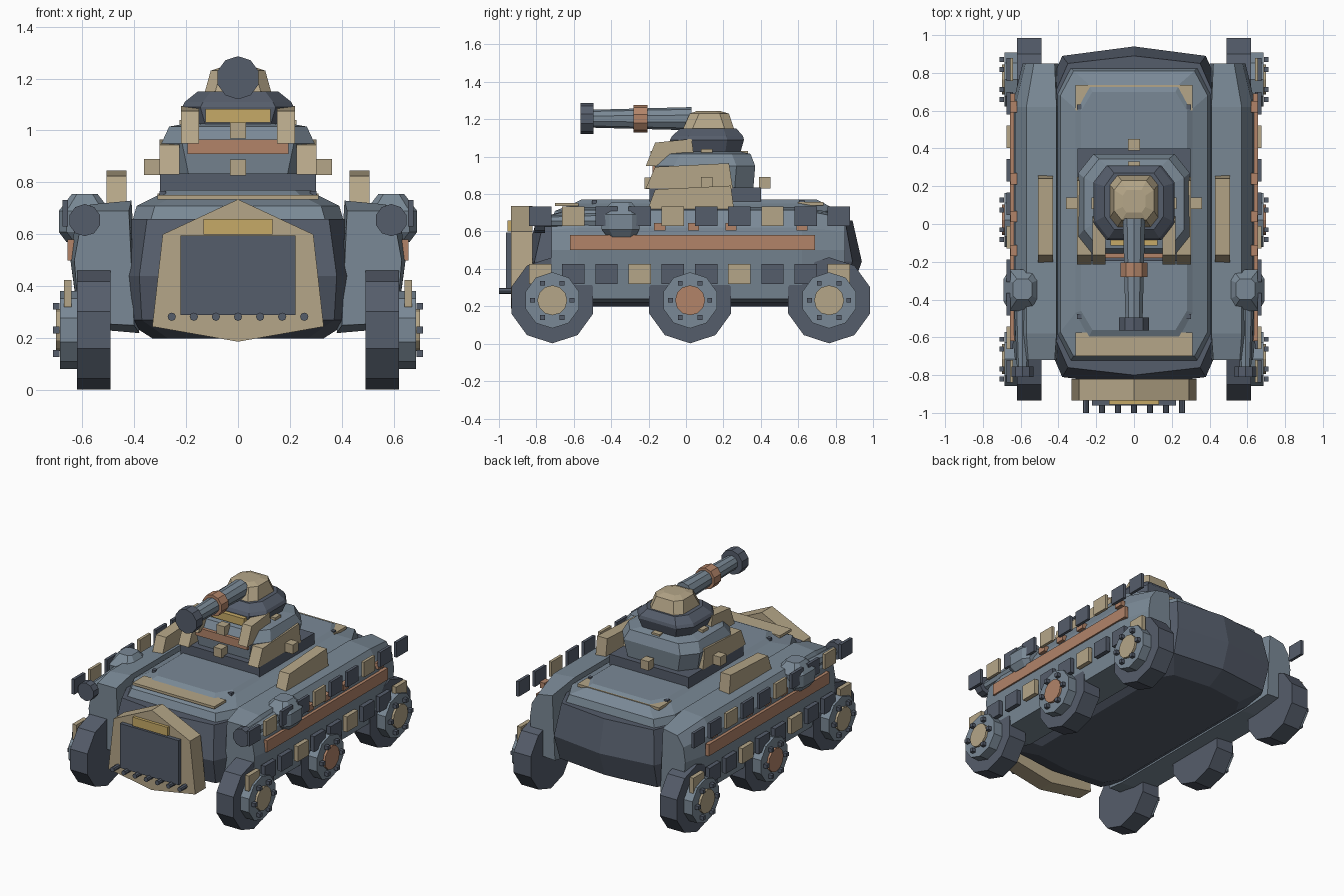
import bpy, bmesh, math
from mathutils import Vector


def srgb(r, g, b):
    f = lambda c: (c / 12.92 if c <= 0.04045 else ((c + 0.055) / 1.055) ** 2.4)
    return (f(r / 255), f(g / 255), f(b / 255), 1)


def material(name, *rgb):
    m = bpy.data.materials.new(name)
    m.diffuse_color = srgb(*rgb)
    return m


SLATE = material("dark slate", 85, 93, 107)
STEEL = material("blue grey steel", 122, 137, 150)
TAN = material("sand tan", 181, 166, 136)
COPPER = material("copper", 178, 132, 105)
GOLD = material("gold", 198, 170, 103)


def finish(name, bm, mat):
    bmesh.ops.recalc_face_normals(bm, faces=bm.faces)
    me = bpy.data.meshes.new(name)
    bm.to_mesh(me)
    bm.free()
    me.materials.append(mat)
    ob = bpy.data.objects.new(name, me)
    bpy.context.collection.objects.link(ob)
    return ob


def loft(name, rings, mat):
    """Skin a stack of equal-length point rings and cap both ends."""
    bm = bmesh.new()
    rs = [[bm.verts.new(p) for p in r] for r in rings]
    n = len(rs[0])
    for a, b in zip(rs, rs[1:]):
        for i in range(n):
            j = (i + 1) % n
            bm.faces.new((a[i], a[j], b[j], b[i]))
    bm.faces.new(rs[0])
    bm.faces.new(rs[-1])
    return finish(name, bm, mat)


def box(name, x0, x1, y0, y1, z0, z1, mat):
    x0, x1 = sorted((x0, x1))
    sq = [(x0, y0), (x1, y0), (x1, y1), (x0, y1)]
    return loft(name, [[(x, y, z) for x, y in sq] for z in (z0, z1)], mat)


def cube(name, x, y, z, s, mat):
    h = s / 2
    return box(name, x - h, x + h, y - h, y + h, z - h, z + h, mat)


def prism_x(name, profile, x0, x1, mat):
    return loft(name, [[(x, y, z) for y, z in profile] for x in (x0, x1)], mat)


def turned(name, centre, axis, stations, mat, n=10):
    """Faceted round part along x or y from (offset, radius) stations."""
    c, rings = Vector(centre), []
    for d, r in stations:
        ring = []
        for i in range(n):
            a = 2 * math.pi * i / n
            u, v = r * math.sin(a), r * math.cos(a)
            ring.append(c + (Vector((d, u, v)) if axis == 'x' else Vector((u, d, v))))
        rings.append(ring)
    return loft(name, rings, mat)


def plan(hx, y0, y1, z, cx, cy, nose=0.0):
    """Chamfered outline with an optional point at front and back."""
    return [(0, y0 - nose, z), (hx - cx, y0, z), (hx, y0 + cy, z), (hx, y1 - cy, z),
            (hx - cx, y1, z), (0, y1 + nose, z), (cx - hx, y1, z), (-hx, y1 - cy, z),
            (-hx, y0 + cy, z), (cx - hx, y0, z)]


# Hull tub and deck
loft("hull", [plan(0.33, -0.62, 0.72, 0.20, 0.06, 0.10, 0.03),
              plan(0.44, -0.77, 0.84, 0.27, 0.07, 0.14, 0.04),
              plan(0.45, -0.81, 0.89, 0.44, 0.07, 0.16, 0.05),
              plan(0.42, -0.76, 0.85, 0.66, 0.07, 0.16, 0.04)], SLATE)
loft("deck", [plan(0.41, -0.73, 0.83, 0.64, 0.07, 0.14),
              plan(0.39, -0.70, 0.81, 0.71, 0.07, 0.13),
              plan(0.31, -0.60, 0.74, 0.75, 0.07, 0.13),
              plan(0.28, -0.56, 0.70, 0.77, 0.06, 0.10)], STEEL)
box("front_deck_strip", -0.31, 0.31, -0.70, -0.575, 0.735, 0.752, TAN)
box("rear_deck_strip", -0.31, 0.31, 0.60, 0.735, 0.738, 0.757, TAN)

# Nose armour plate with grille, slot and rivets
half = [(0.29, 0.60), (0.33, 0.245)]
shield = [(0, 0.735)] + half + [(0, 0.187)] + [(-x, z) for x, z in half[::-1]]
loft("nose_plate", [[(x, y, z) for x, z in shield] for y in (-0.935, -0.82)], TAN)
box("nose_grille", -0.222, 0.222, -0.962, -0.93, 0.29, 0.595, SLATE)
box("nose_slot", -0.133, 0.133, -0.955, -0.93, 0.60, 0.66, GOLD)
for i in range(7):
    turned("nose_rivet", (-0.255 + i * 0.085, -0.99, 0.283), 'y',
           [(-0.01, 0.016), (0.06, 0.016)], SLATE, 8)

for s in (-1, 1):
    # Side sponson
    section = [(0.38, 0.22), (0.61, 0.24), (0.645, 0.50), (0.63, 0.62), (0.57, 0.715), (0.41, 0.73)]
    end = [(0.40, 0.25), (0.57, 0.26), (0.59, 0.50), (0.575, 0.60), (0.53, 0.67), (0.42, 0.69)]
    front = [(0.40, 0.25), (0.61, 0.26), (0.63, 0.50), (0.61, 0.61), (0.56, 0.69), (0.42, 0.69)]
    loft("sponson", [[(s * x, y, z) for x, z in sec] for y, sec in
                     ((-0.72, front), (-0.58, section), (0.62, section), (0.85, end))], STEEL)
    box("side_stripe", s * 0.63, s * 0.656, -0.62, 0.69, 0.50, 0.58, COPPER)
    for y in (-0.41, -0.14, 0.04, 0.24, 0.62):
        box("stripe_tab", s * 0.62, s * 0.655, y - 0.03, y + 0.03, 0.605, 0.645, COPPER)

    # Rows of side tiles
    for i in range(10):
        y = -0.78 + i * 0.1775
        box("upper_tile", s * 0.655, s * 0.675, y - 0.06, y + 0.06, 0.63, 0.733,
            TAN if i % 3 == 1 else SLATE)
        box("lower_tile", s * 0.64, s * 0.67, y - 0.06, y + 0.06, 0.32, 0.425,
            TAN if i % 3 == 0 else SLATE)

    # Wheels with hub, cap and bolts
    for y, cap in ((-0.715, TAN), (0.022, COPPER), (0.765, TAN)):
        c = (0, y, 0.232)
        turned("wheel", c, 'x', [(s * 0.49, 0.23), (s * 0.62, 0.23)], SLATE)
        turned("hub", c, 'x', [(s * 0.61, 0.15), (s * 0.685, 0.15)], STEEL)
        turned("hub_cap", c, 'x', [(s * 0.68, 0.08), (s * 0.70, 0.08)], cap, 12)
        for k in range(6):
            a = k * math.pi / 3
            cube("wheel_bolt", s * 0.70, y + 0.105 * math.cos(a), 0.232 + 0.105 * math.sin(a),
                 0.026, SLATE)

    # Side gun pod
    loft("gun_pod", [plan(0.07, -0.42, -0.27, 0.57, 0.03, 0.03),
                     plan(0.10, -0.45, -0.25, 0.61, 0.03, 0.04),
                     plan(0.10, -0.46, -0.24, 0.69, 0.03, 0.05),
                     plan(0.05, -0.40, -0.29, 0.755, 0.02, 0.02)], STEEL).location.x = s * 0.59
    turned("pod_barrel", (s * 0.59, 0, 0.655), 'y', [(-0.76, 0.03), (-0.42, 0.045)], STEEL, 8)
    turned("pod_muzzle", (s * 0.59, 0, 0.655), 'y', [(-0.81, 0.062), (-0.755, 0.062)], SLATE)

    # Leaning armour blocks on deck and turret
    for name, x0, x1, yb, z0, z1 in (("deck_block", 0.43, 0.507, 0.26, 0.69, 0.825),
                                     ("lower_cheek", 0.225, 0.303, 0.25, 0.83, 0.945),
                                     ("upper_cheek", 0.15, 0.22, 0.05, 0.95, 1.075)):
        prism_x(name, [(-0.215, z0), (-0.165, z1), (yb - 0.02, z1 + 0.02), (yb, z0)],
                s * x0, s * x1, TAN)
    cube("lower_stud", s * 0.33, 0.11, 0.86, 0.062, TAN)
    cube("upper_stud", s * 0.195, 0.11, 1.01, 0.062, TAN)
    for y in (-0.49, 0.62):
        cube("deck_bolt", s * 0.29, y, 0.755, 0.025, SLATE)

# Turret tiers
box("turret_base", -0.30, 0.30, -0.195, 0.40, 0.76, 0.835, SLATE)
loft("lower_turret", [plan(0.27, -0.15, 0.36, 0.83, 0.08, 0.10),
                      plan(0.295, -0.165, 0.37, 0.95, 0.08, 0.10),
                      plan(0.265, -0.13, 0.345, 1.015, 0.08, 0.10),
                      plan(0.18, -0.06, 0.28, 1.03, 0.06, 0.08)], STEEL)
loft("upper_turret", [plan(0.185, -0.08, 0.29, 1.02, 0.06, 0.08),
                      plan(0.215, -0.085, 0.31, 1.09, 0.07, 0.09),
                      plan(0.205, -0.075, 0.305, 1.11, 0.07, 0.09),
                      plan(0.155, -0.03, 0.27, 1.15, 0.05, 0.07)], SLATE)
loft("turret_cap", [plan(0.13, -0.02, 0.26, 1.14, 0.04, 0.05),
                    plan(0.105, 0.02, 0.23, 1.23, 0.04, 0.05),
                    plan(0.06, 0.06, 0.18, 1.245, 0.02, 0.03)], TAN)
box("copper_band", -0.195, 0.195, -0.18, -0.10, 0.91, 0.965, COPPER)
box("gold_visor", -0.125, 0.125, -0.115, -0.04, 1.03, 1.082, GOLD)
for y, z in ((-0.19, 0.858), (0.42, 0.86), (-0.16, 1.0), (0.30, 1.0)):
    cube("centre_stud", 0, y, z, 0.062, TAN)

# Main gun
gun = (0, 0, 1.203)
turned("gun_barrel", gun, 'y', [(-0.50, 0.048), (0.03, 0.062)], STEEL)
turned("gun_ring", gun, 'y', [(-0.28, 0.074), (-0.205, 0.074)], COPPER)
turned("gun_muzzle", gun, 'y', [(-0.565, 0.083), (-0.495, 0.083)], SLATE)
